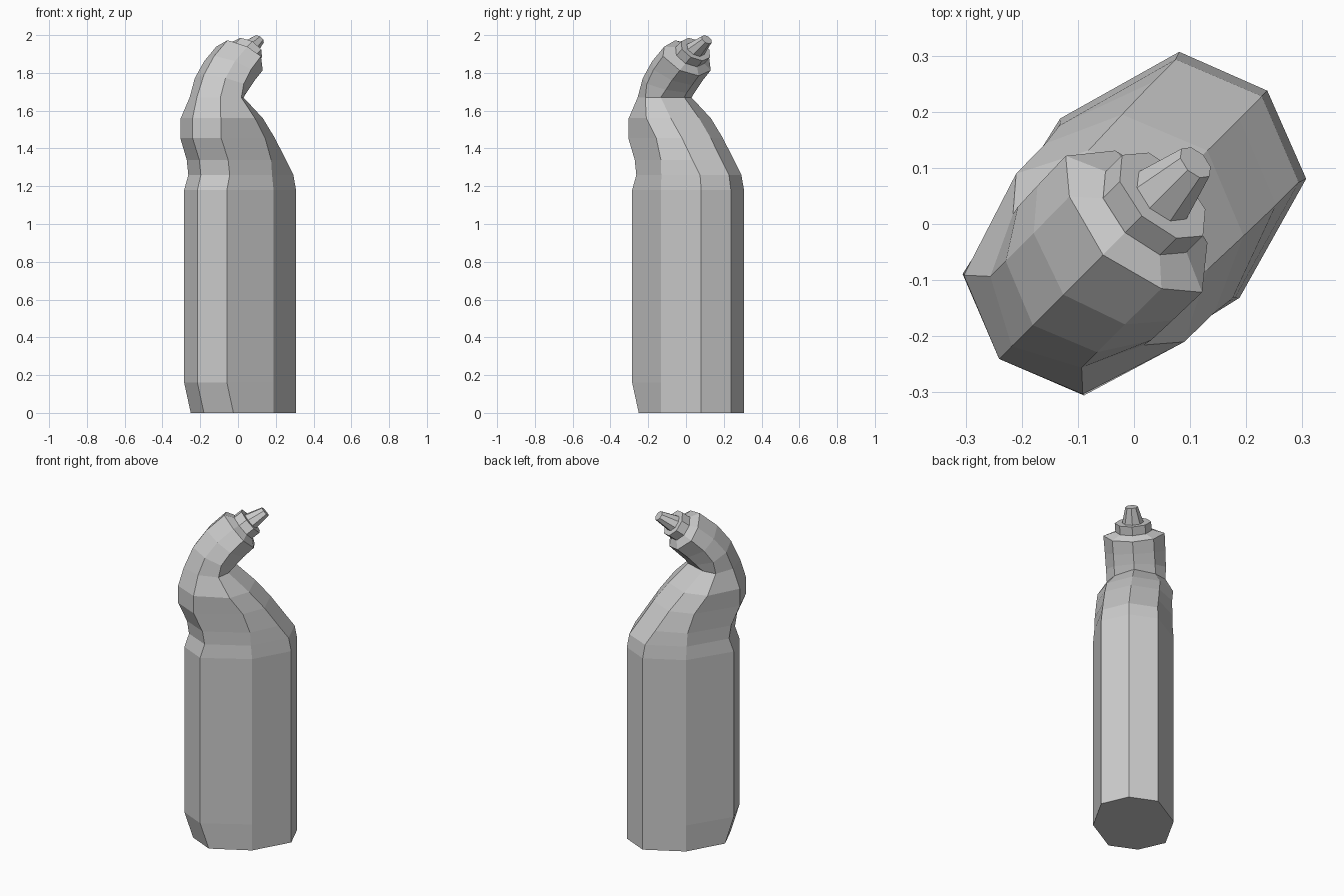
import bpy, bmesh
from math import sqrt

if "Cube" in bpy.data.objects:
    bpy.data.objects.remove(bpy.data.objects["Cube"])

S = sqrt(0.5)


def ring(back, front, mid, v_mid, v_cor, inset_b, inset_f):
    """Eight-sided section in the plane from back to front, given as (u, z).
    u runs along the diagonal x = y; v is the sideways distance from it.
    mid, inset_b and inset_f are fractions of the section length."""
    def pt(t, v):
        u = back[0] + (front[0] - back[0]) * t
        z = back[1] + (front[1] - back[1]) * t
        return ((u + v) * S, (u - v) * S, z)
    b, f = inset_b, 1 - inset_f
    return [pt(0, 0), pt(b, v_cor), pt(mid, v_mid), pt(f, v_cor),
            pt(1, 0), pt(f, -v_cor), pt(mid, -v_mid), pt(b, -v_cor)]


def loft(name, rings):
    bm = bmesh.new()
    loops = [[bm.verts.new(p) for p in r] for r in rings]
    for a, b in zip(loops, loops[1:]):
        for i in range(8):
            j = (i + 1) % 8
            bm.faces.new((a[i], a[j], b[j], b[i]))
    bm.faces.new(loops[0])
    bm.faces.new(loops[-1])
    bmesh.ops.recalc_face_normals(bm, faces=bm.faces[:])
    me = bpy.data.meshes.new(name)
    bm.to_mesh(me)
    bm.free()
    ob = bpy.data.objects.new(name, me)
    bpy.context.collection.objects.link(ob)
    return ob


def flat(z, ub, uf, um, v_mid, v_cor):
    """Horizontal bottle section."""
    w = uf - ub
    return ring((ub, z), (uf, z), (um - ub) / w, v_mid, v_cor,
                0.061 / w, 0.062 / w)


def tilted(c, r, v, n=(0.76, 0.65)):
    """Regular section of the spout, facing along n in the (u, z) plane."""
    return ring((c[0] - n[1] * r, c[1] + n[0] * r),
                (c[0] + n[1] * r, c[1] - n[0] * r), 0.5, v, v * 0.7, 0.15, 0.15)


# Bottle: upright body, grip groove, bulge, then the bent neck
body = [flat(*r) for r in (
    (0.00, -0.255, 0.336, 0.040, 0.226, 0.16),
    (0.16, -0.304, 0.336, 0.040, 0.226, 0.16),
    (1.18, -0.304, 0.336, 0.040, 0.226, 0.16),
    (1.26, -0.278, 0.322, 0.035, 0.220, 0.155),
    (1.34, -0.290, 0.265, 0.030, 0.218, 0.155),
    (1.455, -0.340, 0.185, -0.010, 0.213, 0.153),
    (1.56, -0.340, 0.098, -0.085, 0.212, 0.150),
    (1.67, -0.308, -0.012, -0.140, 0.165, 0.115),
)]
body += [
    ring((-0.255, 1.79), (0.005, 1.695), 0.50, 0.168, 0.115, 0.18, 0.16),
    ring((-0.178, 1.89), (0.045, 1.735), 0.47, 0.170, 0.115, 0.18, 0.16),
    ring((-0.078, 1.973), (0.095, 1.785), 0.45, 0.172, 0.116, 0.18, 0.15),
    tilted((0.030, 1.893), 0.082, 0.103),
]
loft("bottle", body)

# Spout collar
loft("spout_collar", [tilted((0.025, 1.889), 0.08, 0.102),
                      tilted((0.072, 1.925), 0.08, 0.102)])

# Nozzle
loft("nozzle", [tilted((0.065, 1.920), 0.052, 0.062),
                tilted((0.155, 1.977), 0.030, 0.035)])
